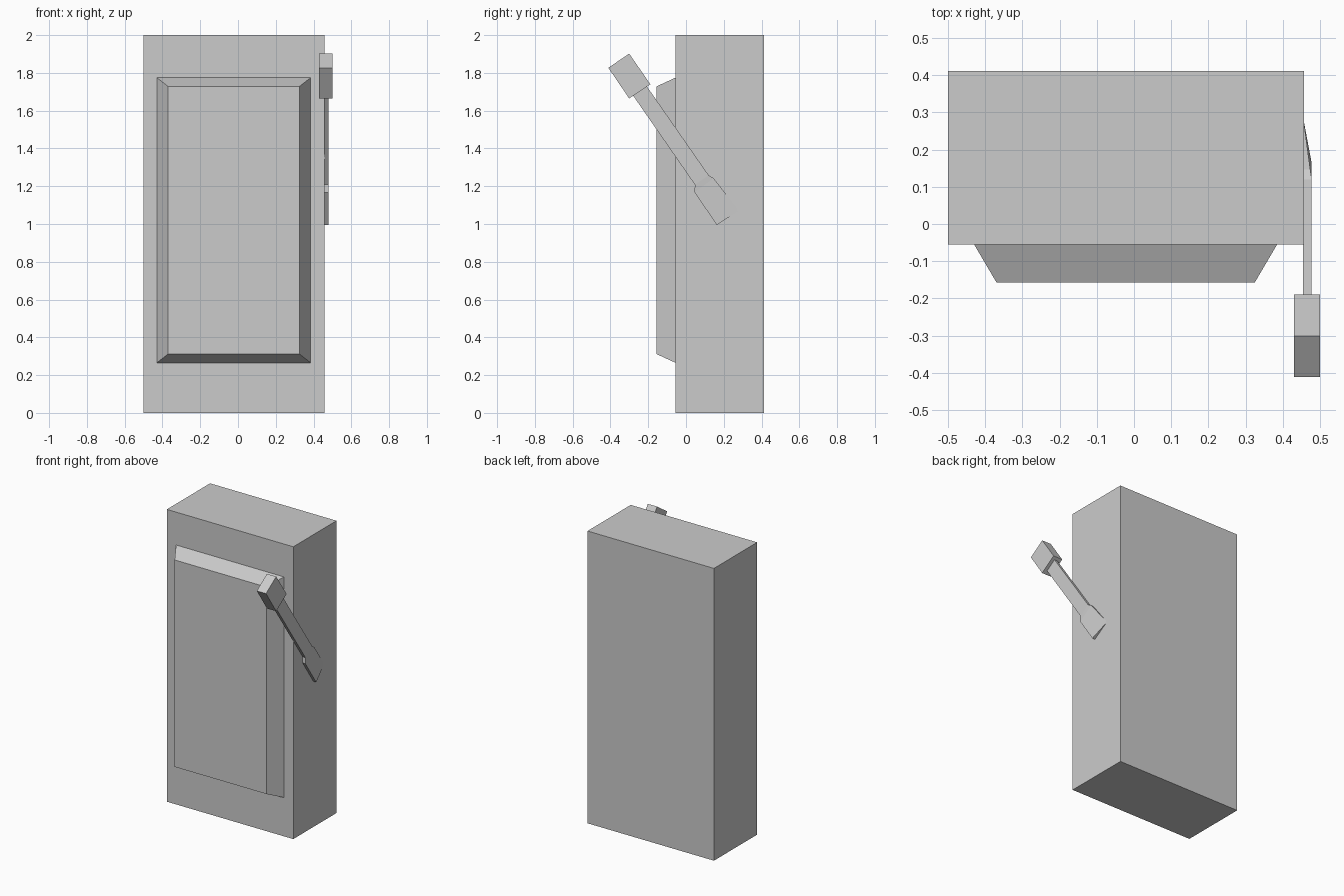
import bpy, bmesh

if "Cube" in bpy.data.objects:
    bpy.data.objects.remove(bpy.data.objects["Cube"])


def loft(name, sections):
    """Closed solid through a list of equal-length point rings."""
    bm = bmesh.new()
    rings = [[bm.verts.new(p) for p in s] for s in sections]
    n = len(rings[0])
    for a, b in zip(rings, rings[1:]):
        for i in range(n):
            j = (i + 1) % n
            bm.faces.new((a[i], a[j], b[j], b[i]))
    bm.faces.new(rings[0])
    bm.faces.new(rings[-1])
    bmesh.ops.recalc_face_normals(bm, faces=bm.faces)
    me = bpy.data.meshes.new(name)
    bm.to_mesh(me)
    bm.free()
    ob = bpy.data.objects.new(name, me)
    bpy.context.collection.objects.link(ob)
    return ob


def rect_xz(x0, x1, z0, z1, y):
    return [(x0, y, z0), (x1, y, z0), (x1, y, z1), (x0, y, z1)]


def bar(left, right, inner, outer_left, outer_right):
    """Lever cross-section between two (y, z) points."""
    return [(outer_left, *left), (outer_right, *right), (inner, *right), (inner, *left)]


# Cabinet body
loft("cabinet_body", [rect_xz(-0.50, 0.457, 0, 2, -0.055),
                      rect_xz(-0.50, 0.457, 0, 2, 0.412)])

# Raised front panel with bevelled sides
loft("front_panel", [rect_xz(-0.43, 0.385, 0.265, 1.775, -0.055),
                     rect_xz(-0.37, 0.325, 0.312, 1.728, -0.157)])

# Lever arm flaring into a foot that sinks into the cabinet side
loft("lever_arm", [
    bar((-0.285, 1.687), (-0.211, 1.734), 0.455, 0.478, 0.478),
    bar((0.047, 1.208), (0.120, 1.258), 0.455, 0.478, 0.478),
    bar((0.045, 1.168), (0.146, 1.243), 0.450, 0.478, 0.474),
    bar((0.163, 0.995), (0.280, 1.070), 0.445, 0.478, 0.456),
])

# Block handle at the lever tip
loft("lever_handle", [
    bar((-0.411, 1.827), (-0.301, 1.902), 0.430, 0.50, 0.50),
    bar((-0.301, 1.665), (-0.189, 1.740), 0.430, 0.50, 0.50),
])
